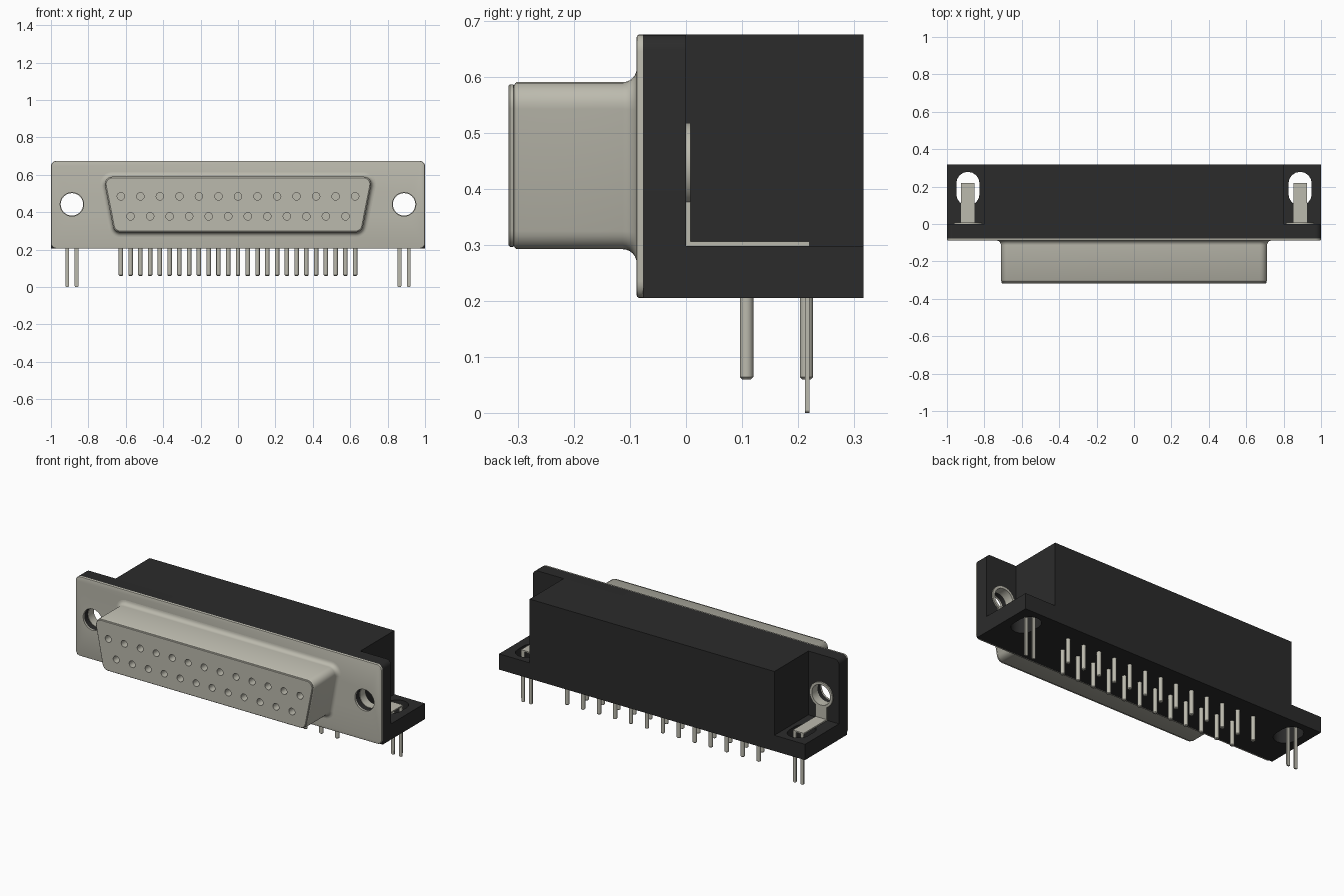
import bpy, bmesh, math
from mathutils import Vector

cube = bpy.data.objects.get("Cube")
if cube:
    bpy.data.objects.remove(cube, do_unlink=True)


def make_material(name, color, rough):
    m = bpy.data.materials.new(name)
    m.use_nodes = True
    m.diffuse_color = (*color, 1)
    bsdf = m.node_tree.nodes["Principled BSDF"]
    bsdf.inputs["Base Color"].default_value = (*color, 1)
    bsdf.inputs["Roughness"].default_value = rough
    return m


METAL = make_material("warm grey metal", (0.50, 0.49, 0.42), 0.5)
BLACK = make_material("black plastic", (0.024, 0.024, 0.024), 0.6)


def outline(corners, grow=0.0, steps=6):
    """Rounded outline: corners are (u, v, radius) arc centres, counter-clockwise."""
    n = len(corners)
    if n == 1:
        u, v, r = corners[0]
        k = steps * 4
        return [(u + (r + grow) * math.cos(2 * math.pi * i / k),
                 v + (r + grow) * math.sin(2 * math.pi * i / k)) for i in range(k)]
    pts = []
    for i, (u, v, r) in enumerate(corners):
        p, q = corners[i - 1], corners[(i + 1) % n]
        a0 = math.atan2(v - p[1], u - p[0]) - math.pi / 2
        a1 = math.atan2(q[1] - v, q[0] - u) - math.pi / 2
        turn = (a1 - a0) % (2 * math.pi)
        for s in range(steps + 1):
            a = a0 + turn * s / steps
            pts.append((u + (r + grow) * math.cos(a), v + (r + grow) * math.sin(a)))
    return pts


def rounded(x, z0, z1, r0, r1):
    """Arc centres of a rounded rectangle, with bottom and top corner radii."""
    return [(-x + r0, z0 + r0, r0), (x - r0, z0 + r0, r0),
            (x - r1, z1 - r1, r1), (-x + r1, z1 - r1, r1)]


def loft(name, corners, profile, mat, axis="Y", steps=6):
    """Closed solid along an axis; profile is a list of (position, outline growth)."""
    bm = bmesh.new()
    rings = []
    for t, grow in profile:
        ring = []
        for u, v in outline(corners, grow, steps):
            ring.append(bm.verts.new((u, t, v) if axis == "Y" else (u, v, t)))
        rings.append(ring)
    for a, b in zip(rings, rings[1:]):
        for i in range(len(a)):
            j = (i + 1) % len(a)
            bm.faces.new((a[i], a[j], b[j], b[i]))
    bm.faces.new(rings[0])
    bm.faces.new(rings[-1])
    bmesh.ops.remove_doubles(bm, verts=bm.verts, dist=1e-5)
    bmesh.ops.recalc_face_normals(bm, faces=bm.faces)
    return add_object(name, bm, mat)


def add_object(name, bm, mat):
    me = bpy.data.meshes.new(name)
    bm.to_mesh(me)
    bm.free()
    me.materials.append(mat)
    ob = bpy.data.objects.new(name, me)
    bpy.context.collection.objects.link(ob)
    return ob


def box(name, lo, hi, mat):
    bm = bmesh.new()
    bmesh.ops.create_cube(bm, size=1)
    for v in bm.verts:
        v.co = Vector([l + (h - l) * (c + 0.5) for l, h, c in zip(lo, hi, v.co)])
    return add_object(name, bm, mat)


def cut(ob, cutters):
    """Subtract the cutters, bake the result and remove them."""
    for c in cutters:
        c.hide_render = True
        mod = ob.modifiers.new("hole", "BOOLEAN")
        mod.operation, mod.solver, mod.object = "DIFFERENCE", "EXACT", c
    bpy.context.view_layer.update()
    dg = bpy.context.evaluated_depsgraph_get()
    me = bpy.data.meshes.new_from_object(ob.evaluated_get(dg))
    ob.modifiers.clear()
    ob.data = me
    for c in cutters:
        bpy.data.objects.remove(c, do_unlink=True)


def smooth(ob):
    bpy.ops.object.select_all(action="DESELECT")
    ob.select_set(True)
    bpy.context.view_layer.objects.active = ob
    bpy.ops.object.shade_smooth_by_angle(angle=math.radians(35))


EAR_X, HOLE_Z, HOLE_R = 0.888, 0.442, 0.063
Z0, Z1, SHELF = 0.205, 0.675, 0.298
PITCH = 0.1044


def ear_cutters():
    return [loft("hole_cutter", [(s * EAR_X, HOLE_Z, HOLE_R)], [(-0.2, 0), (0.1, 0)],
                 METAL, steps=8) for s in (-1, 1)]


# Plastic housing: ear wall, base shelf and centre block
ear_wall = loft("housing_front_wall", rounded(1.0, SHELF, Z1, 0, 0.03),
                [(-0.077, 0), (0.0, 0)], BLACK)
cut(ear_wall, ear_cutters())
base = box("housing_base", (-1, -0.077, Z0), (1, 0.317, SHELF), BLACK)
cut(base, [loft("slot_cutter", [(s * EAR_X, 0.160, 0.062), (s * EAR_X, 0.217, 0.062)],
                [(0.1, 0), (0.4, 0)], BLACK, "Z", 8) for s in (-1, 1)])
box("housing_block", (-0.8, 0, SHELF), (0.8, 0.317, Z1), BLACK)

# Metal front flange with two mounting holes
flange = loft("front_flange", rounded(1.0, Z0, Z1, 0.03, 0.03),
              [(-0.077, 0), (-0.084, 0), (-0.087, -0.002), (-0.088, -0.005)], METAL)
cut(flange, ear_cutters())

# D-shaped shell with a flared root and a stepped tip
R = 0.04
shell_corners = [(-0.629, 0.292 + R, R), (0.629, 0.292 + R, R),
                 (0.672, 0.590 - R, R), (-0.672, 0.590 - R, R)]
F = 0.025
profile = [(-0.085, F)]
for i in range(6, -1, -1):
    a = math.pi / 2 * i / 6
    profile.append((-0.088 - F + F * math.sin(a), F - F * math.cos(a)))
profile += [(-0.302, 0), (-0.305, -0.002), (-0.307, -0.006), (-0.308, -0.004),
            (-0.314, -0.004), (-0.317, -0.007)]
shell = loft("connector_shell", shell_corners, profile, METAL)

# Two staggered rows of contact sockets, and the solder pins below
cutters, pins = [], []
for count, z, y in ((13, 0.485, 0.215), (12, 0.378, 0.108)):
    for i in range(count):
        x = (i - (count - 1) / 2) * PITCH
        cutters.append(loft("socket_cutter", [(x, z, 0.020)],
                            [(-0.34, 0), (-0.25, 0)], METAL, steps=4))
        pins.append(loft("solder_pin", [(x, y, 0.012)],
                         [(0.06, -0.004), (0.064, 0), (0.22, 0)], METAL, "Z", 4))
cut(shell, cutters)

# Ground bracket at each ear: eyelet, upright, foot and two prongs
for s, side in ((1, "left"), (-1, "right")):
    cx = s * EAR_X
    eyelet = loft(side + "_bracket_eyelet", [(cx, HOLE_Z, 0.075)],
                  [(0.0, 0), (0.008, 0)], METAL, steps=8)
    barrel = loft(side + "_bracket_barrel", [(cx, HOLE_Z, HOLE_R - 0.0005)],
                  [(-0.045, 0), (0.007, 0)], METAL, steps=8)
    for ring in (eyelet, barrel):
        cut(ring, [loft("bore_cutter", [(cx, HOLE_Z, 0.060)], [(-0.2, 0), (0.1, 0)],
                        METAL, steps=8)])
        smooth(ring)
    box(side + "_bracket_upright", (cx - 0.036, 0.0, SHELF),
        (cx + 0.036, 0.008, HOLE_Z - 0.063), METAL)
    box(side + "_bracket_foot", (cx - 0.036, 0.0, SHELF),
        (cx + 0.036, 0.22, SHELF + 0.008), METAL)
    for d in (-0.025, 0.025):
        px = cx + d
        loft(side + "_bracket_prong",
             [(px - 0.004, 0.006, 0.006), (px + 0.004, 0.006, 0.006),
              (px + 0.010, 0.030, 0), (px + 0.010, 0.302, 0),
              (px - 0.010, 0.302, 0), (px - 0.010, 0.030, 0)],
             [(0.212, 0), (0.220, 0)], METAL, steps=3)

for ob in [ear_wall, base, flange, shell] + pins:
    smooth(ob)
